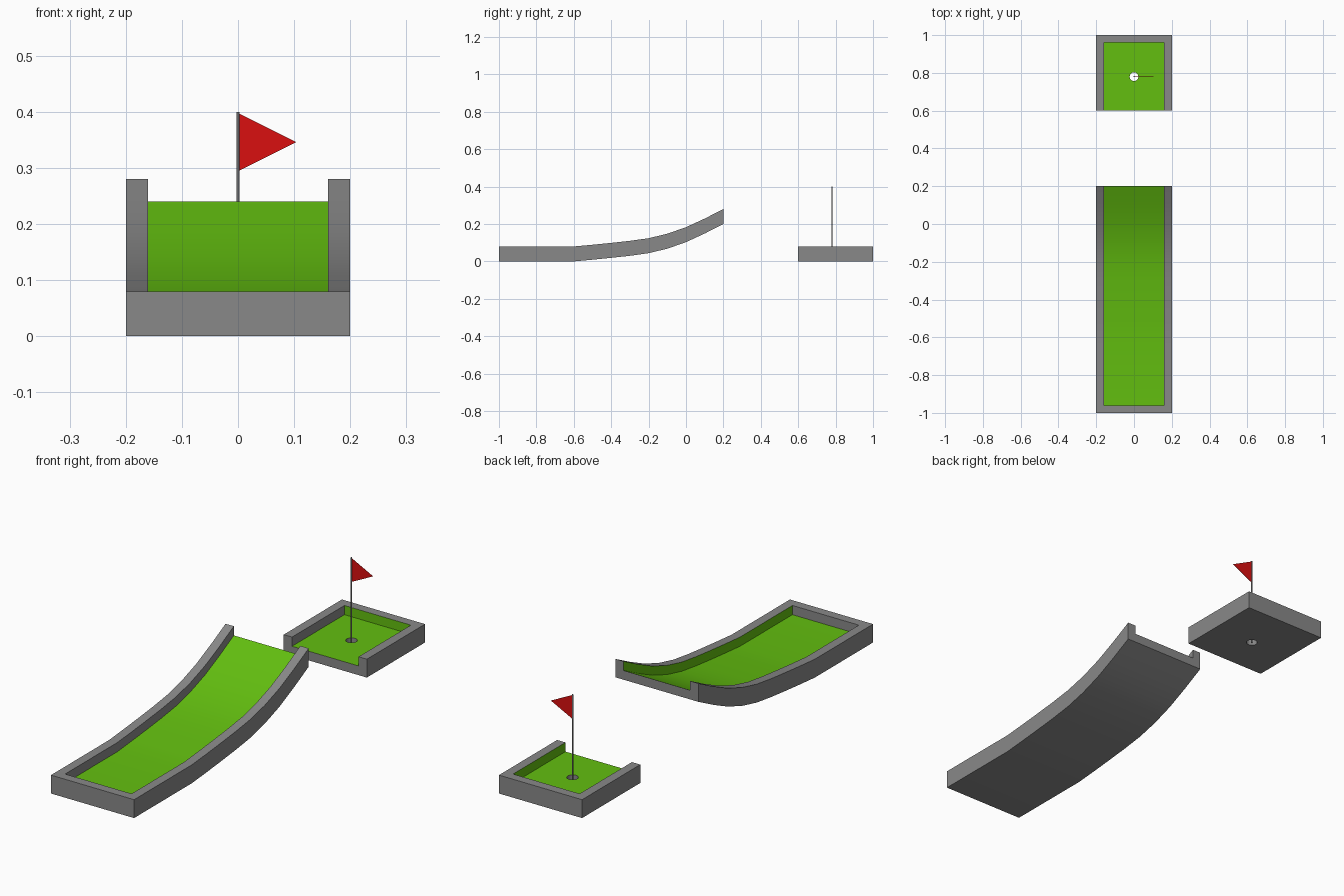
import bpy
import bmesh
from math import radians
from mathutils import Vector

if "Cube" in bpy.data.objects:
    bpy.data.objects.remove(bpy.data.objects["Cube"], do_unlink=True)

HALF, RIM, SLAB = 0.20, 0.04, 0.04
HOLE_Y = 0.78


def material(name, rgb):
    m = bpy.data.materials.new(name)
    m.use_nodes = True
    color = (*rgb, 1)
    m.diffuse_color = color
    m.node_tree.nodes["Principled BSDF"].inputs["Base Color"].default_value = color
    return m


grey = material("concrete grey", (0.25, 0.25, 0.25))
green = material("turf green", (0.125, 0.52, 0.005))
red = material("flag red", (0.70, 0.005, 0.005))


def finish(name, bm, mats):
    mesh = bpy.data.meshes.new(name)
    bm.to_mesh(mesh)
    bm.free()
    for m in mats:
        mesh.materials.append(m)
    ob = bpy.data.objects.new(name, mesh)
    bpy.context.collection.objects.link(ob)
    mesh.shade_smooth()
    mesh.set_sharp_from_angle(angle=radians(30))
    return ob


def raise_faces(bm, faces, height, keep):
    """Extrude faces straight up and return the new top faces."""
    res = bmesh.ops.extrude_face_region(bm, geom=faces, use_keep_orig=keep)["geom"]
    verts = [g for g in res if isinstance(g, bmesh.types.BMVert)]
    bmesh.ops.translate(bm, verts=verts, vec=Vector((0, 0, height)))
    return [g for g in res if isinstance(g, bmesh.types.BMFace)]


def tray(name, path, end_row):
    """Sweep a slab along (y, z) stations, with side rims and one end rim."""
    bm = bmesh.new()
    xs = (-HALF, RIM - HALF, HALF - RIM, HALF)
    rows = [[bm.verts.new((x, y, z)) for x in xs] for y, z in path]
    for a, b in zip(rows, rows[1:]):
        for i in range(3):
            bm.faces.new((a[i], a[i + 1], b[i + 1], b[i]))
    y0, y1 = sorted((path[end_row][0], path[end_row + 1][0]))
    top = raise_faces(bm, bm.faces[:], SLAB, True)
    rim, turf = [], []
    for f in top:
        c = f.calc_center_median()
        is_rim = abs(c.x) > HALF - RIM or y0 < c.y < y1
        (rim if is_rim else turf).append(f)
    for f in turf:
        f.material_index = 1
    raise_faces(bm, rim, RIM, False)
    bmesh.ops.recalc_face_normals(bm, faces=bm.faces[:])
    return finish(name, bm, (grey, green))


def cylinder(name, radius, z0, z1, sides, mats):
    bm = bmesh.new()
    bmesh.ops.create_cone(bm, cap_ends=True, segments=sides, radius1=radius,
                          radius2=radius, depth=z1 - z0)
    bmesh.ops.translate(bm, verts=bm.verts[:], vec=Vector((0, HOLE_Y, (z0 + z1) / 2)))
    return finish(name, bm, mats)


# Curved launch ramp
ramp_path = [(-1, 0), (-0.96, 0), (-0.6, 0), (-0.5, 0.009), (-0.4, 0.019),
             (-0.3, 0.03), (-0.2, 0.044), (-0.1, 0.068), (0, 0.103),
             (0.1, 0.149), (0.2, 0.2)]
tray("launch_ramp", ramp_path, 0)

# Landing green with a cup cut through it
landing = tray("landing_green", [(0.6, 0), (0.96, 0), (1, 0)], 1)
cutter = cylinder("cup_cutter", 0.023, -0.1, 0.2, 24, ())
cutter.hide_render = True
mod = landing.modifiers.new("cup", "BOOLEAN")
mod.operation = "DIFFERENCE"
mod.solver = "EXACT"
mod.object = cutter
bpy.context.view_layer.objects.active = landing
bpy.ops.object.modifier_apply(modifier=mod.name)
bpy.data.objects.remove(cutter, do_unlink=True)
landing.data.set_sharp_from_angle(angle=radians(30))

# Flagpole
cylinder("flagpole", 0.003, 0, 0.40, 12, (grey,))

# Triangular pennant
bm = bmesh.new()
corners = ((0.002, 0.295), (0.104, 0.346), (0.002, 0.397))
face = bm.faces.new([bm.verts.new((x, HOLE_Y - 0.0005, z)) for x, z in corners])
solid = bmesh.ops.extrude_face_region(bm, geom=[face], use_keep_orig=True)["geom"]
bmesh.ops.translate(bm, verts=[g for g in solid if isinstance(g, bmesh.types.BMVert)],
                    vec=Vector((0, 0.001, 0)))
bmesh.ops.recalc_face_normals(bm, faces=bm.faces[:])
finish("flag", bm, (red,))
